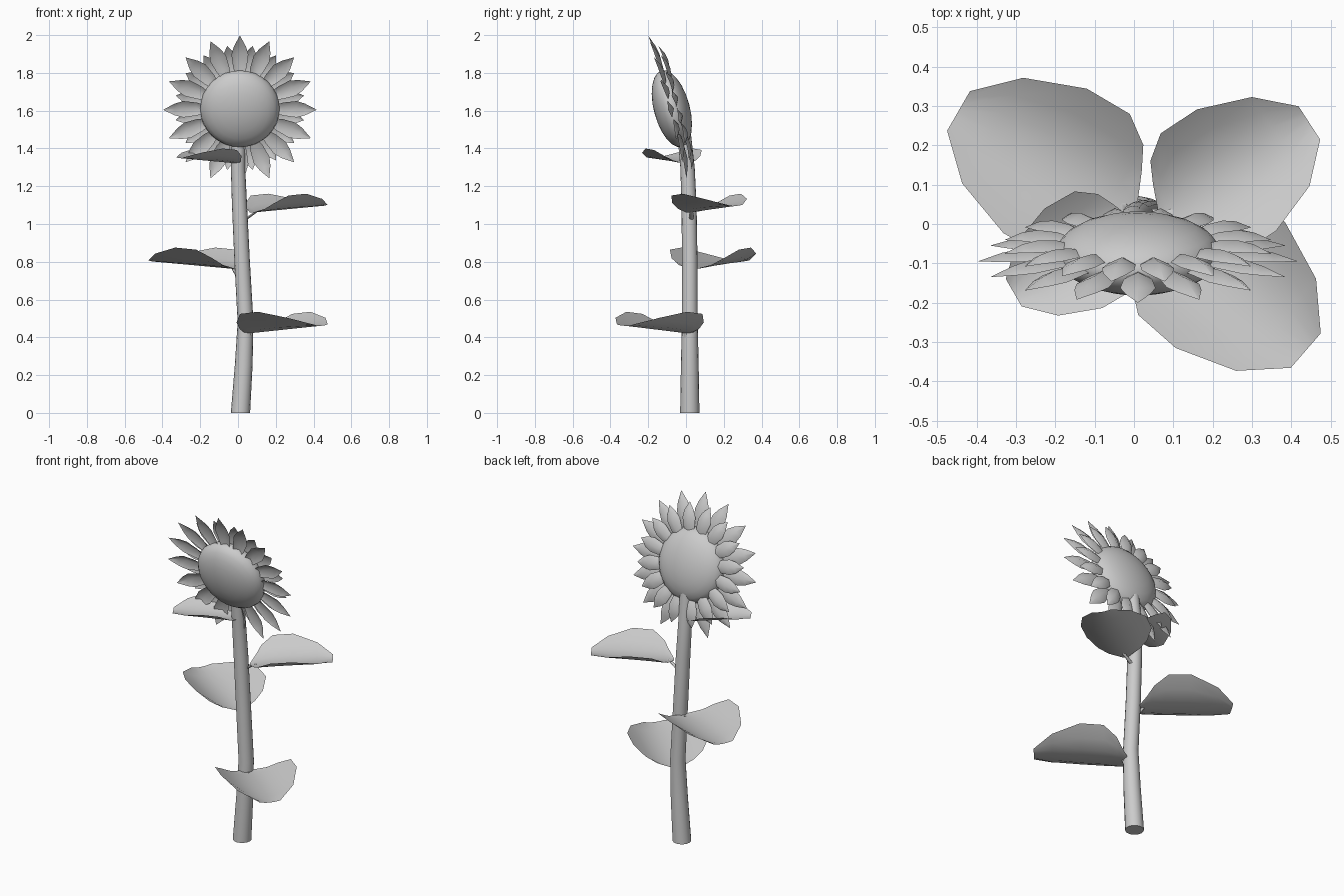
import bpy, math
from mathutils import Vector, Matrix

if "Cube" in bpy.data.objects:
    bpy.data.objects.remove(bpy.data.objects["Cube"])


def make(name, verts, faces, angle=60):
    me = bpy.data.meshes.new(name)
    me.from_pydata([tuple(v) for v in verts], [], faces)
    me.update()
    ob = bpy.data.objects.new(name, me)
    bpy.context.collection.objects.link(ob)
    bpy.ops.object.select_all(action='DESELECT')
    ob.select_set(True)
    bpy.context.view_layer.objects.active = ob
    bpy.ops.object.shade_smooth_by_angle(angle=math.radians(angle))
    return ob


def tube(name, path, sides):
    """Horizontal rings along (x, y, z, radius) points, capped at both ends."""
    verts, faces = [], []
    for x, y, z, r in path:
        for i in range(sides):
            a = 2 * math.pi * i / sides
            verts.append((x + r * math.cos(a), y + r * math.sin(a), z))
    for k in range(len(path) - 1):
        for i in range(sides):
            j = (i + 1) % sides
            faces.append((k * sides + i, k * sides + j, (k + 1) * sides + j, (k + 1) * sides + i))
    faces.append(tuple(reversed(range(sides))))
    top = (len(path) - 1) * sides
    faces.append(tuple(range(top, top + sides)))
    return make(name, verts, faces)


def blade(rows, cols, height):
    """Grid sheet: rows of (length, half width, lift); height(w) cups the sides."""
    verts, faces = [], []
    for t, w, lift in rows:
        for c in range(cols):
            s = w * (2 * c / (cols - 1) - 1)
            verts.append(Vector((t, s, lift + height(s))))
    for k in range(len(rows) - 1):
        for c in range(cols - 1):
            a = k * cols + c
            faces.append((a, a + cols, a + cols + 1, a + 1))
    return verts, faces


# Stem
tube("stem", [(.013, .02, 0, .051), (.03, .02, .25, .047), (.04, .02, .48, .042),
              (.022, .02, .8, .041), (.008, .016, 1.1, .04), (0, .008, 1.3, .038),
              (.003, -.01, 1.48, .036)], 16)

# Cupped leaves with short stalks
leaf_rows = [(0, .015), (.035, .10), (.065, .16), (.134, .211), (.261, .212),
             (.415, .155), (.515, .058)]
leaves = [("leaf_low", (.048, .016, .42), -41, 1.0, (.04, .02)),
          ("leaf_middle", (0, .03, .76), 150, 1.0, (.022, .02)),
          ("leaf_high", (.07, .013, 1.06), 33, .87, (.01, .016)),
          ("leaf_top", (.002, .003, 1.32), 210, .69, (0, .008))]
for name, base, angle, size, root in leaves:
    verts, faces = blade([(t, w, .08 * t) for t, w in leaf_rows], 7, lambda s: 2.1 * s * s)
    m = Matrix.Translation(base) @ Matrix.Rotation(math.radians(angle), 4, 'Z') @ Matrix.Scale(size, 4)
    make(name, [m @ v for v in verts], faces)
    a = math.radians(angle)
    tip = (base[0] + .03 * math.cos(a), base[1] + .03 * math.sin(a), base[2] + .004)
    tube(name + "_stalk", [(root[0] + .02 * math.cos(a), root[1] + .02 * math.sin(a), base[2] - .045, .012),
                           (*tip, .009)], 8)

# Flower head frame: local z is the facing direction, local y points up
tilt = math.radians(15)
right = Vector((1, 0, 0))
up = Vector((0, -math.sin(tilt), math.cos(tilt)))
face = right.cross(up)
head = Matrix((right, up, face)).transposed().to_4x4()
head.translation = (.01, -.075, 1.61)

# Domed seed disc
bpy.ops.mesh.primitive_uv_sphere_add(segments=32, ring_count=12, radius=1)
disc = bpy.context.object
disc.name = "seed_disc"
disc.data.transform(head @ Matrix.Diagonal((.21, .21, .095, 1)))
bpy.ops.object.shade_smooth_by_angle(angle=math.radians(60))


# Two rings of folded petals
def petal_ring(name, rows, offset, count=16):
    pv, pf = blade(rows, 3, lambda s: .5 * abs(s))
    verts, faces = [], []
    for i in range(count):
        m = head @ Matrix.Rotation(2 * math.pi * (i + offset) / count, 4, 'Z')
        n = len(verts)
        verts += [m @ v for v in pv]
        faces += [tuple(k + n for k in f) for f in pf]
    make(name, verts, faces)


petal_ring("long_petals", [(.17, .018, 0), (.23, .036, -.012), (.30, .045, -.012),
                           (.345, .032, -.002), (.405, .001, .02)], 0)
petal_ring("short_petals", [(.16, .02, -.03), (.21, .036, -.045), (.26, .042, -.048),
                            (.30, .03, -.04), (.345, .001, -.018)], .5)
